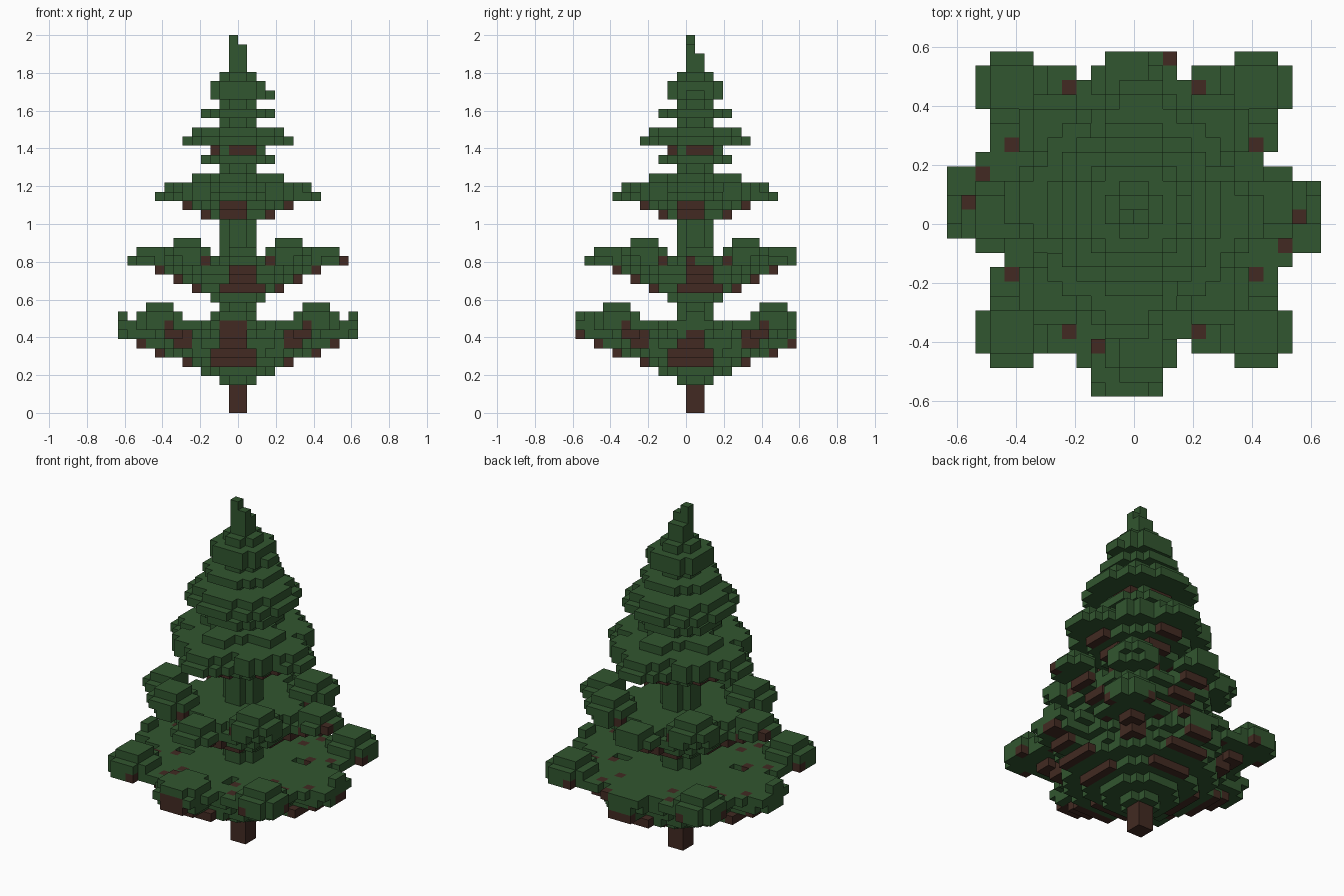
import bpy
import bmesh
from math import hypot

if "Cube" in bpy.data.objects:
    bpy.data.objects.remove(bpy.data.objects["Cube"], do_unlink=True)

V = 2 / 41          # block size
cells = {}          # (x, y, z) block -> part name; trunk axis at the origin


def make_material(name, color):
    m = bpy.data.materials.new(name)
    m.use_nodes = True
    m.diffuse_color = (*color, 1)
    bsdf = next(n for n in m.node_tree.nodes if n.type == "BSDF_PRINCIPLED")
    bsdf.inputs["Base Color"].default_value = (*color, 1)
    return m


green = make_material("needle green", (0.031, 0.093, 0.029))
brown = make_material("bark brown", (0.054, 0.023, 0.016))


def disc(part, z, r, cx=0, cy=0):
    for x in range(-15, 15):
        for y in range(-15, 15):
            if hypot(x + 0.5 - cx, y + 0.5 - cy) < r:
                cells[x, y, z] = part


def discs(part, first, radii):
    for i, r in enumerate(radii):
        disc(part, first + i, r)


def straight_arm(part, z, start, end, low, high):
    """Bar turned to all four sides."""
    for a in range(start, end):
        for b in range(low, high):
            for p in ((a, b), (-1 - a, -1 - b), (b, -1 - a), (-1 - b, a)):
                cells[(*p, z)] = part


def mirrored(part, z, points):
    """Single blocks mirrored into all four quarters."""
    for a, b in points:
        for x in (a, -1 - a):
            for y in (b, -1 - b):
                cells[x, y, z] = part


def diagonal_arm(part, z, start, end):
    for a in range(start, end):
        mirrored(part, z, ((a, a), (a, a - 1), (a - 1, a)))


def straight_tufts(part, z, dist, r, back=0, side=-0.5):
    for cx, cy in ((dist, side), (-dist, -side), (side, -dist), (-side, dist - back)):
        disc(part, z, r, cx, cy)


def corner_tufts(part, z, cx, cy, r):
    for sx in (-1, 1):
        for sy in (-1, 1):
            disc(part, z, r, sx * cx, sy * cy)


# Core column of needles, with the bare stem below it
discs("core", 3, [2] * 34)
for z in range(3):
    mirrored("trunk", z, ((0, 0),))

# Bottom tier: wide bowl carrying sixteen tufted limbs
t = "bottom_tier"
discs(t, 3, (2, 4, 6, 8, 8.6, 9.3, 4))
straight_arm(t, 6, 7, 9, -3, 2)
straight_arm(t, 7, 8, 11, -2, 1)
straight_tufts(t, 8, 10.5, 2.6, 2)
straight_tufts(t, 9, 10.5, 2.9, 2)
straight_tufts(t, 9, 8.8, 3.7, 2)
straight_tufts(t, 9, 6, 2.7)
corner_tufts(t, 9, 7.5, 5.5, 2.7)
corner_tufts(t, 9, 5.5, 7.5, 2.7)
corner_tufts(t, 9, 8.5, 8.5, 2.3)
corner_tufts(t, 9, 4, 4, 1.8)
corner_tufts(t, 10, 8.5, 8.5, 2.7)
corner_tufts(t, 11, 8.5, 8.5, 1.7)
disc(t, 10, 2.4, -0.5, -10.5)
for x in (-13, 12):
    for y in (-1, 0):
        cells[x, y, 10] = t
straight_arm("branches", 5, 5, 6, -3, 2)
straight_arm("branches", 6, 8, 9, -3, 2)
straight_arm("branches", 7, 10, 11, -2, 1)
for y in range(-13, -10):
    for x in range(-2, 1):
        for z in (8, 9):
            cells[x, y, z] = "branches"
for x in range(10, 13):
    for y in range(-1, 1):
        cells[x, y, 8] = "branches"
diagonal_arm("branches", 7, 5, 7)
diagonal_arm("branches", 8, 6, 8)
mirrored("branches", 9, ((7, 10), (10, 7)))

# Second tier
t = "second_tier"
discs(t, 12, (3, 5, 6.6, 7.6, 5))
straight_tufts(t, 16, 5, 2.3, 0, 0.5)
straight_tufts(t, 16, 10, 2.2, 1, 0.5)
straight_tufts(t, 17, 9.5, 1.9, 0, 0.5)
corner_tufts(t, 16, 5, 5, 2.6)
corner_tufts(t, 17, 5.5, 5.5, 2.3)
corner_tufts(t, 18, 5.5, 5.5, 1.6)
straight_arm("branches", 13, 4, 5, -2, 3)
straight_arm("branches", 14, 6, 7, -1, 2)
straight_arm("branches", 15, 8, 9, -1, 2)
mirrored("branches", 16, ((3, 6), (6, 3)))

# Third tier
t = "third_tier"
discs(t, 21, (3.7, 5.6, 7.2, 5, 3))
straight_tufts(t, 23, 6.5, 2.7)
straight_tufts(t, 24, 5.5, 2.7)
straight_tufts(t, 25, 3.5, 1.9)
corner_tufts(t, 24, 4, 4, 1.8)
straight_arm("branches", 21, 3, 4, -2, 1)
straight_arm("branches", 22, 5, 6, -2, 1)

# Upper tiers
discs("fourth_tier", 27, (4, 3, 6, 5))
straight_arm("branches", 28, 2, 3, -1, 2)
discs("fifth_tier", 32, (4,))
discs("top_tier", 34, (3, 3, 2))
for y in (-1, 0):
    cells[3, y, 34] = "top_tier"

# Leading shoot
for z in range(37, 41):
    for x in (-1, 0):
        for y in (-1, 0):
            if z < 39 or (y == -1 and (z < 40 or x == -1)):
                cells[x, y, z] = "tip"

# Twig ends showing among the needles of the two lower tiers
mirrored("branches", 9, ((4, 8), (8, 4), (3, 6), (6, 3)))
for x, y in ((2, 10), (-11, 2), (-12, 0), (11, -1), (10, -3), (-3, -10), (-7, -3)):
    top = max((z for z in range(20) if (x, y, z) in cells), default=9)
    cells[x, y, top] = "branches"

# Turn every part into a skin of exposed block faces
SIDES = [(axis, side) for axis in range(3) for side in (0, 1)]
for part in sorted(set(cells.values())):
    bm = bmesh.new()
    for cell, owner in cells.items():
        if owner != part:
            continue
        for axis, side in SIDES:
            near = list(cell)
            near[axis] += 2 * side - 1
            if tuple(near) in cells:
                continue
            u, w = (axis + 1) % 3, (axis + 2) % 3
            loop = []
            for du, dw in ((0, 0), (1, 0), (1, 1), (0, 1)):
                p = list(cell)
                p[axis] += side
                p[u] += du
                p[w] += dw
                loop.append(bm.verts.new((p[0] * V, (p[1] + 1) * V, p[2] * V)))
            bm.faces.new(loop if side else loop[::-1])
    bmesh.ops.remove_doubles(bm, verts=bm.verts, dist=V / 100)
    mesh = bpy.data.meshes.new(part)
    bm.to_mesh(mesh)
    bm.free()
    mesh.materials.append(brown if part in ("trunk", "branches") else green)
    bpy.context.collection.objects.link(bpy.data.objects.new(part, mesh))
